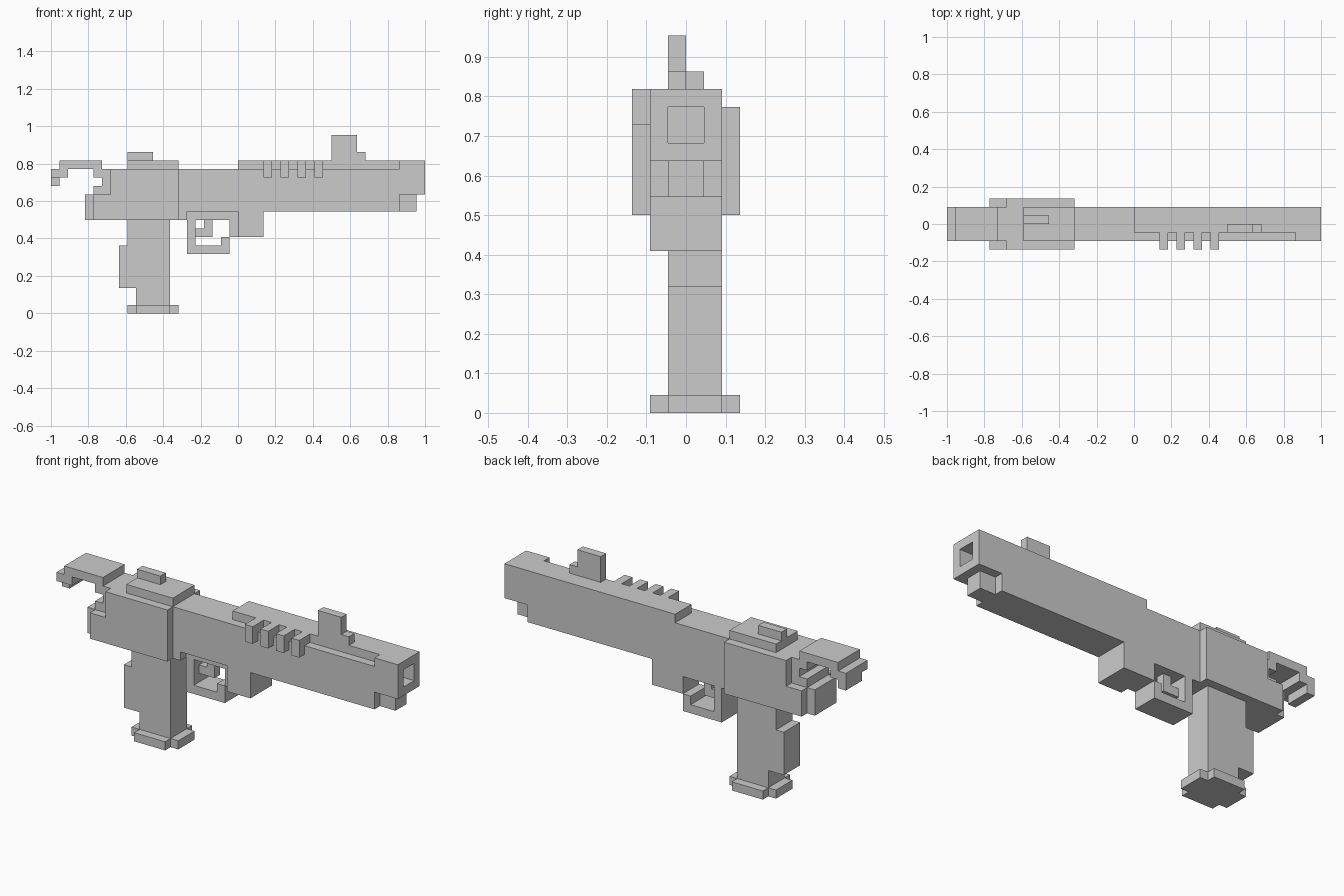
import bpy, bmesh, math
from mathutils import Vector

if "Cube" in bpy.data.objects:
    bpy.data.objects.remove(bpy.data.objects["Cube"])

U = 2 / 44          # one block of the grid
cells = {}          # block position -> part name


def blocks(x0, x1, y0, y1, z0, z1):
    return [(x, y, z) for x in range(x0, x1) for y in range(y0, y1) for z in range(z0, z1)]


def add(part, *boxes):
    for b in boxes:
        for c in blocks(*b):
            cells.setdefault(c, part)


def cut(*box):
    for c in blocks(*box):
        cells.pop(c, None)


# Barrel with narrow lower lug and bored muzzle
add("barrel", (-7, 19, -2, 2, 12, 17), (19, 22, -2, 2, 14, 18), (19, 21, -1, 1, 12, 14))
cut(19, 22, -1, 1, 15, 17)

# Raised top rail and side ribs
add("top_rail", (0, 19, -1, 2, 17, 18))
for x in range(3, 10, 2):
    add("rail_ribs", (x, x + 1, -3, -1, 16, 18))

# Sights
add("front_sight", (11, 14, -1, 0, 18, 21), (14, 15, -1, 0, 18, 19))
add("rear_sight", (-13, -10, 0, 1, 18, 19))

# Receiver core, top plate and side plates
add("receiver", (-18, -7, -2, 2, 11, 14), (-16, -7, -2, 2, 14, 17),
    (-17, -16, -2, 2, 14, 15), (-7, -6, -2, 2, 11, 12))
add("receiver_top", (-13, -7, -2, 2, 17, 18))
for y in (-3, 2):
    add("side_plates", (-17, -7, y, y + 1, 11, 14), (-15, -7, y, y + 1, 14, 17))

# Hooked rear spur
add("rear_hook", (-17, -16, -2, 2, 16, 17), (-21, -16, -2, 2, 17, 18),
    (-22, -20, -2, 2, 16, 17), (-22, -21, -1, 2, 15, 16))

# Grip and foot
add("grip", (-12, -8, -1, 2, 1, 11), (-13, -12, -1, 2, 8, 11), (-14, -12, -1, 2, 3, 8))
add("grip_foot", (-13, -7, -1, 2, 0, 1), (-12, -8, -2, 3, 0, 1))

# Under-barrel block, trigger guard loop and trigger
add("under_block", (0, 3, -2, 2, 9, 12))
add("trigger_guard", (-6, 0, -1, 2, 11, 12), (-6, -5, -1, 2, 7, 11), (-5, -1, -1, 2, 7, 8),
    (-2, -1, -1, 2, 8, 9), (-1, 0, -1, 2, 9, 11))
add("trigger", (-4, -3, 0, 1, 9, 11), (-5, -4, 0, 1, 9, 10))


def build(part):
    """Skin only the exposed block sides, then merge flat areas."""
    bm = bmesh.new()
    for c in [k for k, v in cells.items() if v == part]:
        for axis in range(3):
            for side in (0, 1):
                n = list(c)
                n[axis] += 2 * side - 1
                if tuple(n) in cells:
                    continue
                a, b = (axis + 1) % 3, (axis + 2) % 3
                quad = []
                for i, j in ((0, 0), (1, 0), (1, 1), (0, 1)):
                    p = Vector(c)
                    p[axis] += side
                    p[a] += i
                    p[b] += j
                    quad.append(bm.verts.new(p * U))
                bm.faces.new(quad if side else quad[::-1])
    bmesh.ops.remove_doubles(bm, verts=bm.verts, dist=1e-4)
    bmesh.ops.dissolve_limit(bm, angle_limit=math.radians(1), verts=bm.verts, edges=bm.edges)
    mesh = bpy.data.meshes.new(part)
    bm.to_mesh(mesh)
    bm.free()
    bpy.context.collection.objects.link(bpy.data.objects.new(part, mesh))


for part in sorted(set(cells.values())):
    build(part)
